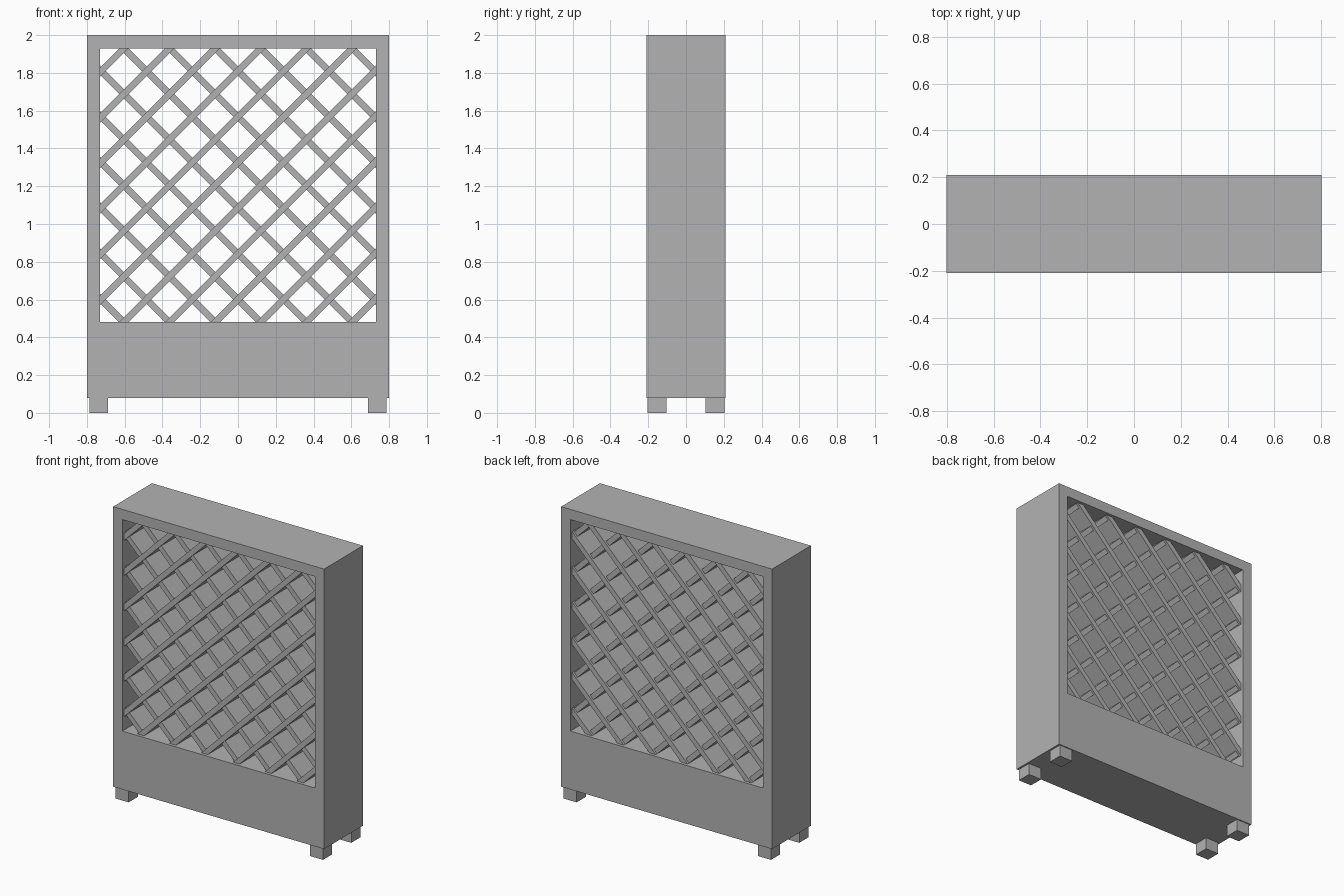
import bpy, bmesh, math
from mathutils import Matrix, Vector

cube = bpy.data.objects.get("Cube")
if cube:
    bpy.data.objects.remove(cube, do_unlink=True)

grey = bpy.data.materials.new("plain grey")
grey.use_nodes = True
colour = (0.45, 0.45, 0.45, 1)
grey.diffuse_color = colour
grey.node_tree.nodes["Principled BSDF"].inputs["Base Color"].default_value = colour

HALF_W, HALF_D, BASE, TOP = 0.8, 0.21, 0.08, 2.0
OPEN_W, OPEN_LOW, OPEN_HIGH = 0.73, 0.48, 1.93


def finish(name, bm):
    mesh = bpy.data.meshes.new(name)
    bmesh.ops.recalc_face_normals(bm, faces=bm.faces)
    bm.to_mesh(mesh)
    bm.free()
    mesh.materials.append(grey)
    obj = bpy.data.objects.new(name, mesh)
    bpy.context.collection.objects.link(obj)
    return obj


def add_box(bm, centre, size, turn=0.0):
    matrix = (Matrix.Translation(centre) @ Matrix.Rotation(turn, 4, "Y")
              @ Matrix.Diagonal((*size, 1)))
    bmesh.ops.create_cube(bm, size=1, matrix=matrix)


# Deep frame with a rectangular opening right through it
bm = bmesh.new()
outer = [(-HALF_W, BASE), (HALF_W, BASE), (HALF_W, TOP), (-HALF_W, TOP)]
inner = [(-OPEN_W, OPEN_LOW), (OPEN_W, OPEN_LOW), (OPEN_W, OPEN_HIGH), (-OPEN_W, OPEN_HIGH)]
rings = [[bm.verts.new((x, y, z)) for x, z in loop]
         for loop, y in ((outer, -HALF_D), (inner, -HALF_D), (inner, HALF_D), (outer, HALF_D))]
for a, b in zip(rings, rings[1:] + rings[:1]):
    for i in range(4):
        j = (i + 1) % 4
        bm.faces.new((a[i], a[j], b[j], b[i]))
finish("frame", bm)

# Four square feet
bm = bmesh.new()
for sx in (-1, 1):
    for sy in (-1, 1):
        add_box(bm, (sx * 0.737, sy * 0.153, BASE / 2), (0.1, 0.1, BASE))
finish("feet", bm)

# Diagonal lattice of deep slats, each trimmed to the opening
PITCH, SLAT, COUNT = 0.2417, 0.035, 12
mid_z = (OPEN_LOW + OPEN_HIGH) / 2
half_h = (OPEN_HIGH - OPEN_LOW) / 2


def lattice(name, lean, depth):
    bm = bmesh.new()
    for k in range(COUNT):
        offset = (k - (COUNT - 1) / 2) * PITCH
        # Centre line is z = x + offset, mirrored in x by lean
        x0 = max(-OPEN_W, -half_h - offset)
        x1 = min(OPEN_W, half_h - offset)
        xm = (x0 + x1) / 2
        length = (x1 - x0) * math.sqrt(2) + 0.04
        add_box(bm, Vector((lean * xm, 0, mid_z + xm + offset)),
                (length, depth, SLAT), -lean * math.pi / 4)
    finish(name, bm)


lattice("rising_slats", 1, 0.38)
lattice("falling_slats", -1, 0.35)
